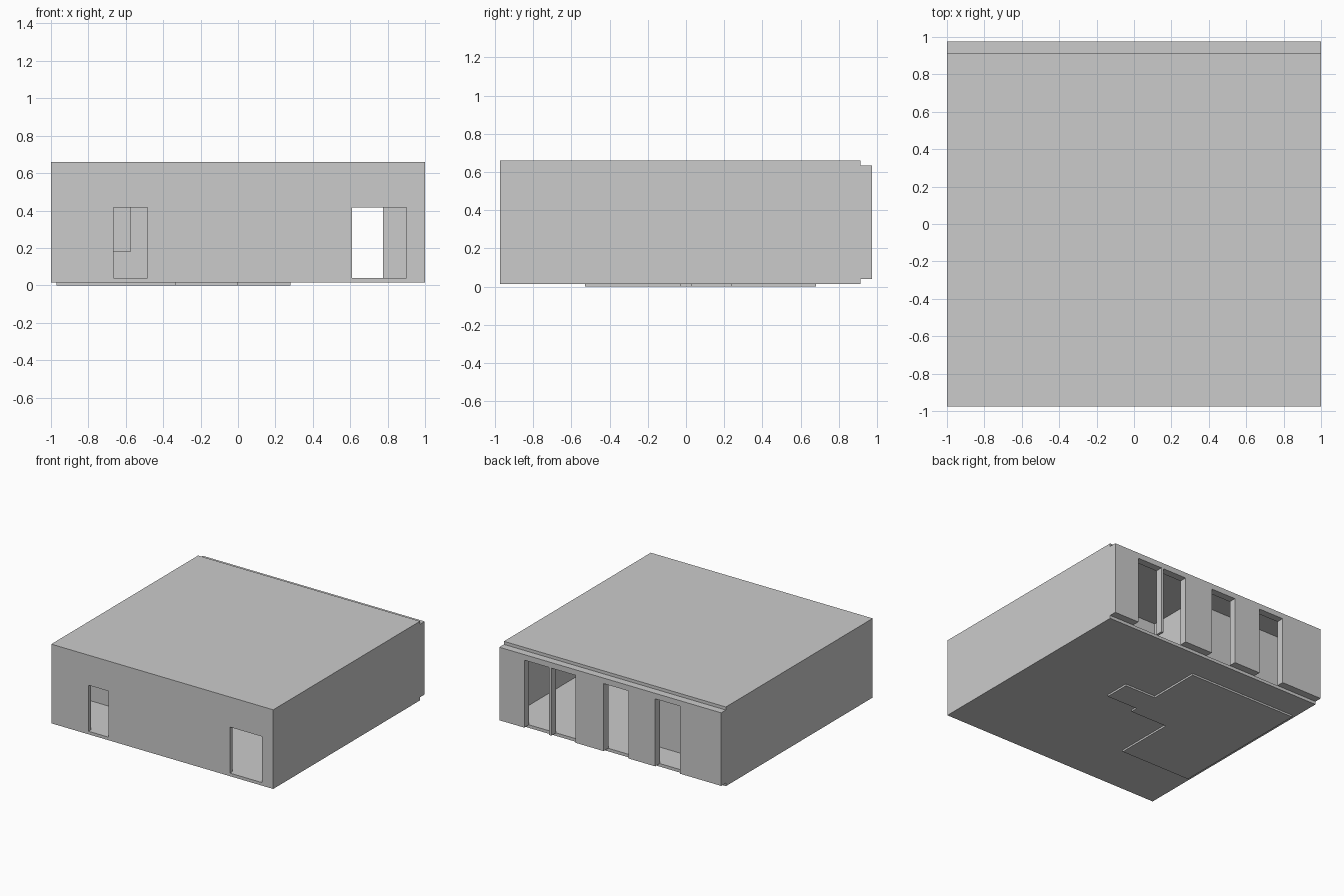
import bpy, bmesh

if "Cube" in bpy.data.objects:
    bpy.data.objects.remove(bpy.data.objects["Cube"])


def box(name, x, y, z):
    """Axis-aligned box from (min, max) ranges."""
    bpy.ops.mesh.primitive_cube_add(size=1)
    ob = bpy.context.object
    ob.name = name
    ob.location = [(r[0] + r[1]) / 2 for r in (x, y, z)]
    ob.scale = [r[1] - r[0] for r in (x, y, z)]
    bpy.ops.object.transform_apply(location=True, rotation=False, scale=True)
    return ob


def cut(ob, x, y, z):
    """Cut a box-shaped opening through an object."""
    cutter = box("opening_cutter", x, y, z)
    cutter.hide_render = True
    mod = ob.modifiers.new("opening", 'BOOLEAN')
    mod.operation, mod.solver, mod.object = 'DIFFERENCE', 'EXACT', cutter
    bpy.context.view_layer.objects.active = ob
    bpy.ops.object.modifier_apply(modifier=mod.name)
    bpy.data.objects.remove(cutter)


FRONT, BACK, FACADE = -0.975, 0.915, 0.975
FLOOR, CEIL, T = 0.04, 0.635, 0.03

# Floor and roof slabs
box("floor_slab", (-1, 1), (FRONT, BACK), (0.015, FLOOR))
box("roof_slab", (-1, 1), (FRONT, BACK), (CEIL, 0.66))

# Side walls
for side, x in (("left", (-1, -1 + T)), ("right", (1 - T, 1))):
    box(side + "_wall", x, (FRONT, BACK), (FLOOR, CEIL))

# Front wall with its two openings
front = box("front_wall", (-1 + T, 1 - T), (FRONT, FRONT + T), (FLOOR, CEIL))
for x in ((-0.665, -0.485), (0.61, 0.90)):
    cut(front, x, (FRONT - 0.1, FRONT + 0.1), (FLOOR - 0.1, 0.415))

# Thick rear facade with four tall openings
rear = box("rear_facade", (-1, 1), (BACK, FACADE), (FLOOR, CEIL))
for x in ((0.55, 0.775), (0.315, 0.53), (-0.165, 0.06), (-0.63, -0.405)):
    cut(rear, x, (BACK - 0.1, FACADE + 0.1), (FLOOR - 0.1, 0.59))

# Inner room: floor plate under the slab with walls up to the ceiling
outline = [(-0.97, -0.53), (-0.335, -0.53), (-0.335, -0.03), (0, -0.03),
           (0, 0.03), (0.28, 0.03), (0.28, 0.24), (0, 0.24),
           (0, 0.68), (-0.97, 0.68)]
bm = bmesh.new()
base = bm.faces.new([bm.verts.new((x, y, 0)) for x, y in outline])
new = bmesh.ops.extrude_face_region(bm, geom=[base], use_keep_orig=True)["geom"]
bmesh.ops.translate(bm, vec=(0, 0, CEIL),
                    verts=[g for g in new if isinstance(g, bmesh.types.BMVert)])
bmesh.ops.recalc_face_normals(bm, faces=bm.faces)
top = max(bm.faces, key=lambda f: f.calc_center_median().z)
bmesh.ops.inset_region(bm, faces=[top], thickness=T, use_even_offset=True)
inner = bmesh.ops.extrude_discrete_faces(bm, faces=[top])["faces"]
bmesh.ops.translate(bm, vec=(0, 0, FLOOR + 0.002 - CEIL), verts=inner[0].verts)
mesh = bpy.data.meshes.new("inner_room")
bm.to_mesh(mesh)
bm.free()
room = bpy.data.objects.new("inner_room", mesh)
bpy.context.collection.objects.link(room)

# Window from the entry into the inner room
cut(room, (-0.76, -0.575), (-0.6, -0.45), (0.18, 0.5))
